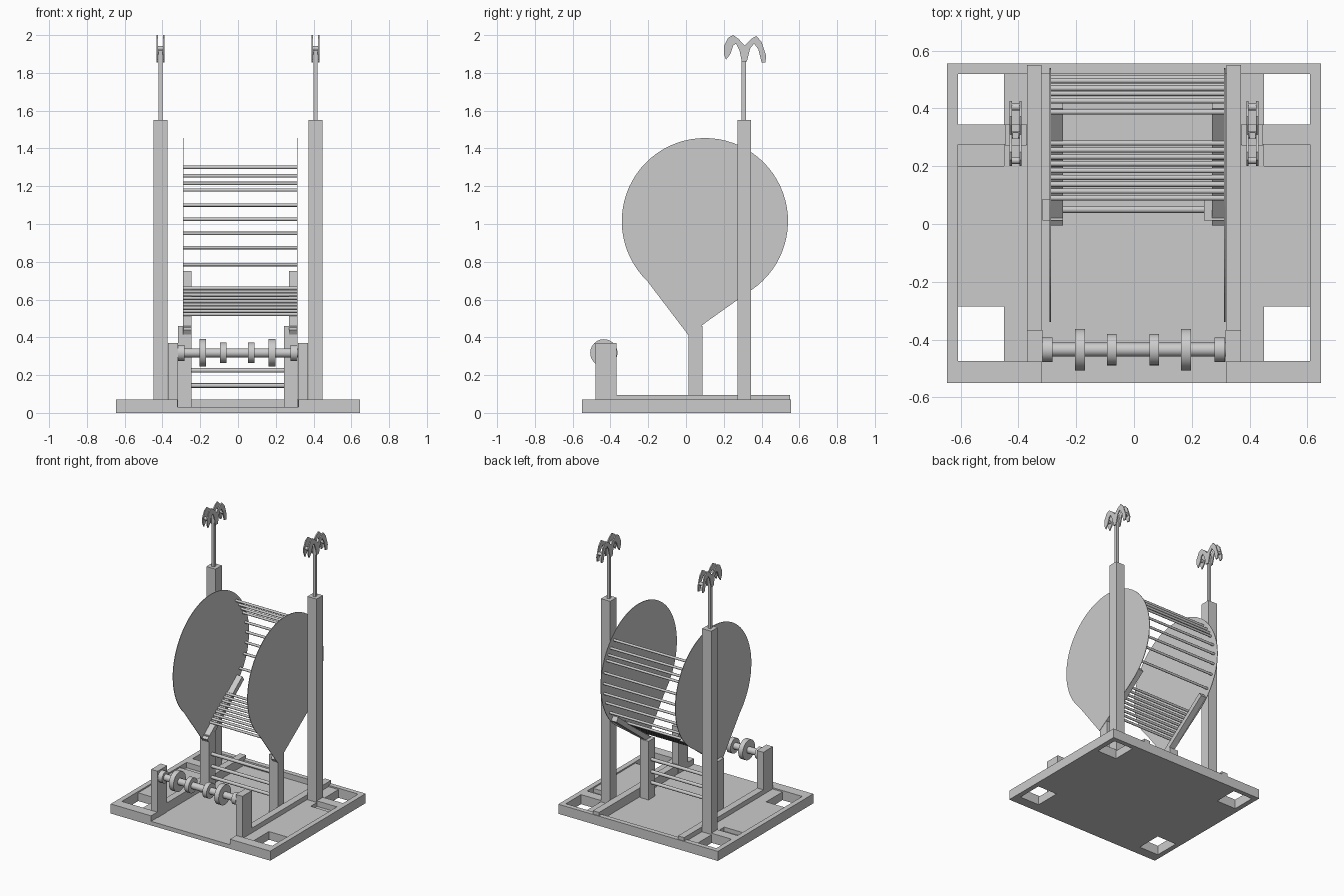
import bpy, bmesh, math
from mathutils import Matrix, Vector

if "Cube" in bpy.data.objects:
    bpy.data.objects.remove(bpy.data.objects["Cube"], do_unlink=True)

grey = bpy.data.materials.new("plain grey")
grey.use_nodes = True
grey.diffuse_color = (0.6, 0.6, 0.6, 1)
grey.node_tree.nodes["Principled BSDF"].inputs["Base Color"].default_value = grey.diffuse_color


def finish(name, bm, smooth=False):
    bmesh.ops.recalc_face_normals(bm, faces=bm.faces[:])
    mesh = bpy.data.meshes.new(name)
    bm.to_mesh(mesh)
    bm.free()
    mesh.materials.append(grey)
    ob = bpy.data.objects.new(name, mesh)
    bpy.context.collection.objects.link(ob)
    if smooth:
        bpy.ops.object.select_all(action='DESELECT')
        ob.select_set(True)
        bpy.context.view_layer.objects.active = ob
        bpy.ops.object.shade_smooth_by_angle(angle=math.radians(40))
    return ob


def box(name, x, y, z):
    """Box from (min, max) pairs on each axis."""
    bm = bmesh.new()
    size = [b - a for a, b in (x, y, z)]
    mid = [(a + b) / 2 for a, b in (x, y, z)]
    bmesh.ops.create_cube(bm, size=1, matrix=Matrix.Translation(mid) @ Matrix.Diagonal((*size, 1)))
    return finish(name, bm)


def prism(name, outline, x0, x1):
    """Side outline of (y, z) points, extruded along x."""
    bm = bmesh.new()
    face = bm.faces.new([bm.verts.new((x0, y, z)) for y, z in outline])
    out = bmesh.ops.extrude_face_region(bm, geom=[face])
    verts = [g for g in out["geom"] if isinstance(g, bmesh.types.BMVert)]
    bmesh.ops.translate(bm, verts=verts, vec=(x1 - x0, 0, 0))
    return finish(name, bm)


def bar(name, x0, x1, y, z, radius, sides=12):
    """Round bar lying along x."""
    bm = bmesh.new()
    matrix = Matrix.Translation(((x0 + x1) / 2, y, z)) @ Matrix.Rotation(math.pi / 2, 4, 'Y')
    bmesh.ops.create_cone(bm, cap_ends=True, segments=sides, radius1=radius, radius2=radius,
                          depth=x1 - x0, matrix=matrix)
    return finish(name, bm, True)


# Base: floor with open corners, raised rim, front left open in the middle
FLOOR, RIM = 0.03, 0.07
box("floor_centre", (-0.45, 0.45), (-0.55, 0.555), (0, FLOOR))
box("rim_back", (-0.647, 0.647), (0.52, 0.555), (0, RIM))

hook = [(0.2, 1.9), (0.2, 1.94), (0.222, 1.985), (0.25, 2.0), (0.278, 1.98), (0.31, 1.945),
        (0.345, 1.98), (0.372, 1.995), (0.4, 1.965), (0.425, 1.89), (0.42, 1.855), (0.4, 1.855),
        (0.383, 1.925), (0.36, 1.955), (0.34, 1.93), (0.322, 1.86), (0.295, 1.86),
        (0.283, 1.92), (0.265, 1.955), (0.25, 1.945), (0.235, 1.9), (0.212, 1.87)]

for side, s in (("left", 1), ("right", -1)):
    def span(a, b):
        return tuple(sorted((s * a, s * b)))

    box(f"rim_{side}", span(0.61, 0.647), (-0.55, 0.555), (0, RIM))
    box(f"rim_front_{side}", span(0.32, 0.61), (-0.55, -0.475), (0, RIM))
    box(f"inner_strip_{side}", span(0.32, 0.45), (-0.475, 0.52), (FLOOR, 0.06))
    box(f"side_panel_{side}", span(0.45, 0.61), (-0.285, 0.2), (0, 0.06))
    box(f"side_floor_{side}", span(0.45, 0.61), (0.2, 0.345), (0, FLOOR))
    box(f"cross_beam_{side}", span(0.37, 0.61), (0.275, 0.345), (FLOOR, RIM))
    box(f"base_rail_{side}", span(0.32, 0.37), (-0.37, 0.55), (FLOOR, 0.095))
    box(f"front_post_{side}", span(0.317, 0.37), (-0.478, -0.367), (FLOOR, 0.37))

    # Tall post with a thin rod and a double hook
    box(f"tall_post_{side}", span(0.373, 0.447), (0.272, 0.345), (FLOOR, 1.55))
    box(f"hook_rod_{side}", span(0.4, 0.42), (0.295, 0.317), (1.55, 1.94))
    for part, x in (("inner", 0.393), ("outer", 0.427)):
        prism(f"hook_{part}_{side}", hook, s * x - 0.004, s * x + 0.004)
    for y, z in ((0.22, 1.93), (0.308, 1.92), (0.405, 1.91)):
        bar(f"hook_pin_{side}", *span(0.39, 0.43), y, z, 0.012)

# Teardrop side panels
arc = [math.radians(226 - 282 * i / 56) for i in range(57)]
drop = [(0.1 + 0.44 * math.cos(a), 1.015 + 0.44 * math.sin(a)) for a in arc]
drop += [(0.085, 0.465), (0.01, 0.415)]
prism("side_disc_left", drop, 0.312, 0.316)
prism("side_disc_right", drop, -0.292, -0.288)

# Short legs and the sloped rails resting on them
slope = [(0.015, 0.41), (0.42, 0.72), (0.4, 0.75), (-0.005, 0.44)]
for side, leg, rail in (("left", (0.243, 0.314), (0.27, 0.313)),
                        ("right", (-0.317, -0.245), (-0.289, -0.245))):
    box(f"leg_{side}", leg, (0.012, 0.087), (FLOOR, 0.46))
    prism(f"slope_rail_{side}", slope, *rail)

# Rungs: between the legs, up the slope, then around the curved back
for z in (0.145, 0.225, 0.315):
    bar("leg_rung", -0.25, 0.25, 0.05, z, 0.012)
for i in range(9):
    t = i / 8
    bar("slope_rung", -0.29, 0.314, 0.09 + 0.19 * t, 0.522 + 0.138 * t, 0.009)
for z in (0.785, 0.875, 0.95, 1.025, 1.1, 1.18, 1.215, 1.255, 1.3):
    y = 0.1 + math.sqrt(0.405 ** 2 - (z - 1.015) ** 2)
    bar("back_rung", -0.29, 0.314, y, z, 0.009)

# Front roller with end collars and four wheels
AXLE = (-0.435, 0.318)
bar("roller_shaft", -0.317, 0.317, *AXLE, 0.024, 32)
for x, half, radius in ((-0.3, 0.018, 0.042), (-0.187, 0.018, 0.072), (-0.077, 0.017, 0.054),
                        (0.07, 0.017, 0.054), (0.18, 0.018, 0.072), (0.297, 0.018, 0.042)):
    bar("roller_wheel", x - half, x + half, *AXLE, radius, 40)
